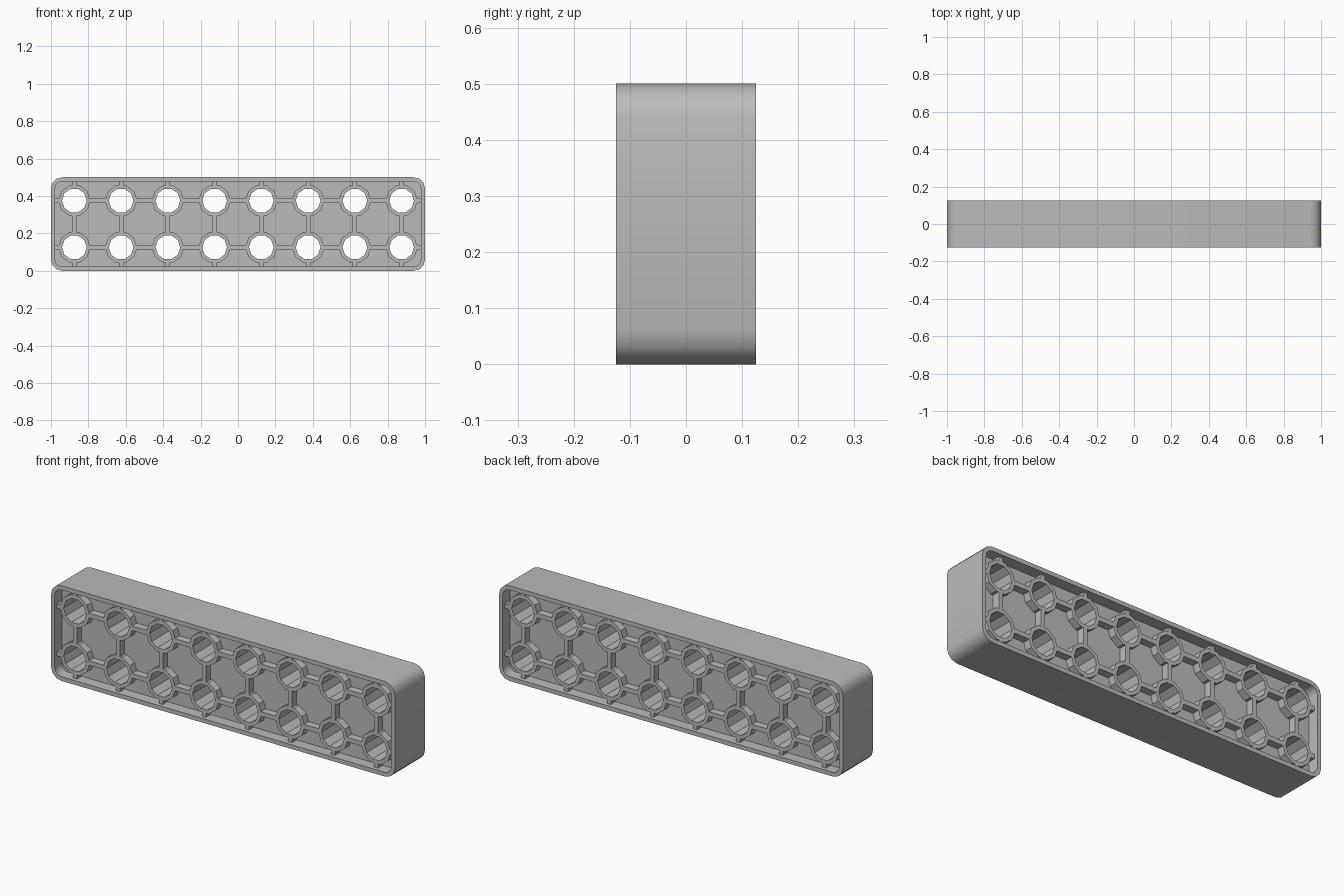
import bpy, bmesh
from math import cos, sin, pi, radians
from mathutils import Matrix, Vector

if "Cube" in bpy.data.objects:
    bpy.data.objects.remove(bpy.data.objects["Cube"], do_unlink=True)

WALL = 0.022
DEPTH = 0.125          # half thickness of the frame
LATTICE = 0.105        # half thickness of tubes and ribs
PANEL = 0.066          # half thickness of the web
PITCH = 0.25
HOLE, TUBE = 0.066, 0.086
COLS = [-0.875 + PITCH * i for i in range(8)]
ROWS = [0.125, 0.375]

grey = bpy.data.materials.new("mid grey plastic")
grey.use_nodes = True
grey.diffuse_color = (0.5, 0.5, 0.5, 1)
grey.node_tree.nodes["Principled BSDF"].inputs["Base Color"].default_value = (0.5, 0.5, 0.5, 1)


def make_object(name, bm):
    bmesh.ops.recalc_face_normals(bm, faces=bm.faces)
    mesh = bpy.data.meshes.new(name)
    bm.to_mesh(mesh)
    bm.free()
    mesh.materials.append(grey)
    obj = bpy.data.objects.new(name, mesh)
    bpy.context.collection.objects.link(obj)
    return obj


def polygon(x, z, r, sides=10):
    return [(x + r * cos(2 * pi * i / sides), z + r * sin(2 * pi * i / sides)) for i in range(sides)]


def rounded_rect(inset, steps=3):
    """Rounded rectangle in the front plane, inset from the outer edge."""
    r = 0.06 - inset
    pts = []
    for k, (sx, sz) in enumerate([(1, 1), (-1, 1), (-1, -1), (1, -1)]):
        for i in range(steps + 1):
            a = pi / 2 * (k + i / steps)
            pts.append((sx * 0.94 + r * cos(a), 0.25 + sz * 0.19 + r * sin(a)))
    return pts


def hollow_prism(bm, outer, inner, half):
    loops = [[bm.verts.new((x, y, z)) for x, z in pts]
             for pts, y in ((outer, -half), (outer, half), (inner, half), (inner, -half))]
    n = len(outer)
    for a, b in zip(loops, loops[1:] + loops[:1]):
        for i in range(n):
            j = (i + 1) % n
            bm.faces.new((a[i], a[j], b[j], b[i]))


def solid_prism(bm, pts, half):
    front = [bm.verts.new((x, -half, z)) for x, z in pts]
    back = [bm.verts.new((x, half, z)) for x, z in pts]
    bm.faces.new(front)
    bm.faces.new(back[::-1])
    for i in range(len(pts)):
        j = (i + 1) % len(pts)
        bm.faces.new((front[i], back[i], back[j], front[j]))


def rect(x0, x1, z0, z1):
    return [(x0, z0), (x1, z0), (x1, z1), (x0, z1)]


# Outer frame
bm = bmesh.new()
hollow_prism(bm, rounded_rect(0), rounded_rect(WALL), DEPTH)
frame = make_object("outer_frame", bm)
bpy.context.view_layer.objects.active = frame
frame.select_set(True)
bpy.ops.object.shade_smooth_by_angle(angle=radians(35))

# Open tubes
bm = bmesh.new()
for x in COLS:
    for z in ROWS:
        hollow_prism(bm, polygon(x, z, TUBE), polygon(x, z, HOLE), LATTICE)
make_object("tubes", bm)

# Ribs joining tubes to each other and to the frame
bm = bmesh.new()
half_gap = PITCH / 2 - 0.077
half_rib = 0.012
for z in ROWS:
    for i in range(9):
        x = -1 + PITCH * i
        solid_prism(bm, rect(max(x - half_gap, -0.99), min(x + half_gap, 0.99),
                             z - half_rib, z + half_rib), LATTICE)
for x in COLS:
    for i in range(3):
        z = PITCH * i
        solid_prism(bm, rect(x - half_rib, x + half_rib,
                             max(z - half_gap, 0.01), min(z + half_gap, 0.49)), LATTICE)
make_object("ribs", bm)

# Web panel with holes cut inside the tube walls
bm = bmesh.new()
solid_prism(bm, rounded_rect(WALL / 2), PANEL)
panel = make_object("web_panel", bm)

bm = bmesh.new()
for x in COLS:
    for z in ROWS:
        solid_prism(bm, polygon(x, z, (HOLE + TUBE) / 2), DEPTH)
cutter = make_object("hole_cutter", bm)
cutter.hide_render = True

cut = panel.modifiers.new("holes", "BOOLEAN")
cut.operation = "DIFFERENCE"
cut.solver = "EXACT"
cut.object = cutter
bpy.context.view_layer.objects.active = panel
bpy.ops.object.modifier_apply(modifier=cut.name)
bpy.data.objects.remove(cutter, do_unlink=True)
